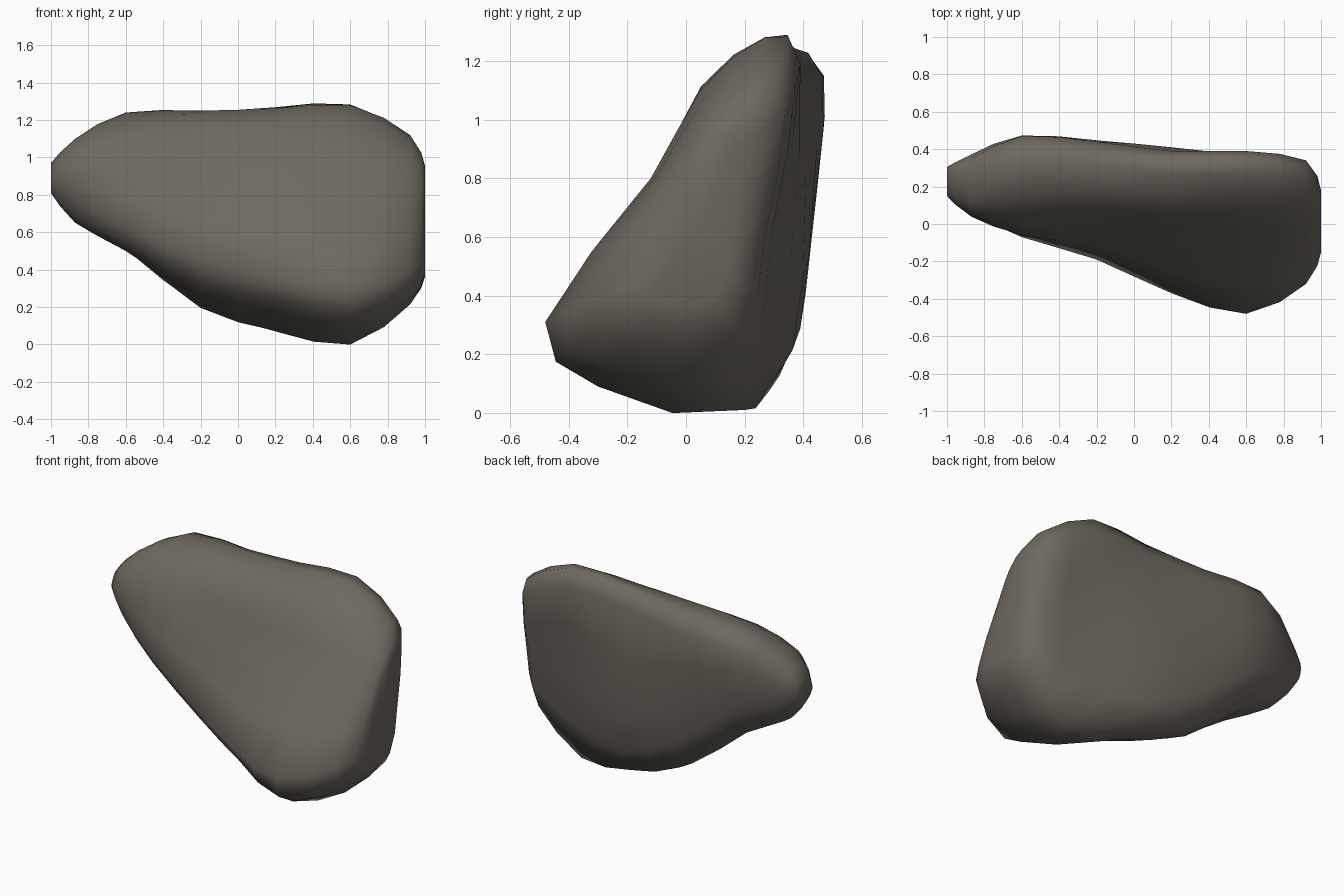
import bpy
import bmesh
from mathutils import Vector

cube = bpy.data.objects.get("Cube")
if cube:
    bpy.data.objects.remove(cube, do_unlink=True)

# Cross-sections from right tip to left end, in hundredths: x, then (y, z) of nose,
# upper front, front shoulder, top, back top, back middle, back bottom, underside
SECTIONS = [
    (-100, (15, 86), (16, 91), (19, 95), (25, 97), (30, 94), (30, 87), (27, 83), (20, 81)),
    (-87, (6, 77), (4, 93), (10, 105), (23, 110), (35, 106), (37, 88), (31, 70), (17, 65)),
    (-60, (-7, 64), (-1, 96), (13, 116), (34, 124), (47, 115), (45, 85), (37, 57), (10, 50)),
    (-20, (-19, 45), (-1, 89), (11, 116), (32, 125), (44, 113), (43, 65), (35, 22), (6, 25)),
    (20, (-37, 36), (-8, 82), (6, 112), (27, 126), (39, 117), (40, 46), (28, 7), (-9, 15)),
    (60, (-48, 31), (-12, 80), (5, 110), (27, 128), (39, 119), (31, 60), (20, 1), (-30, 9)),
    (92, (-32, 39), (-8, 79), (7, 102), (23, 112), (34, 104), (27, 60), (18, 25), (-18, 24)),
    (100, (-15, 44), (-3, 73), (4, 87), (11, 95), (18, 91), (16, 60), (10, 39), (-8, 37)),
]


def midpoint(a, b, c, d):
    """Halfway point of a smooth curve running from b to c."""
    return (b + c) * 0.5 + (b + c - a - d) * 0.0625


def refine_ring(ring):
    """Add a curved midpoint after every point of a closed ring."""
    n = len(ring)
    out = []
    for i in range(n):
        out += [ring[i], midpoint(ring[i - 1], ring[i],
                                  ring[(i + 1) % n], ring[(i + 2) % n])]
    return out


def refine_loft(rings):
    """Add a curved ring between each pair of neighbouring rings."""
    last = len(rings) - 1
    out = []
    for i in range(last):
        group = (rings[max(i - 1, 0)], rings[i],
                 rings[i + 1], rings[min(i + 2, last)])
        out += [rings[i], [midpoint(*points) for points in zip(*group)]]
    return out + [rings[last]]


rings = [[Vector((x, y, z)) / 100 for y, z in points] for x, *points in SECTIONS]
rings = refine_loft([refine_ring(ring) for ring in rings])

# Boulder skin
bm = bmesh.new()
loops = [[bm.verts.new(p) for p in ring] for ring in rings]
count = len(loops[0])
for a, b in zip(loops, loops[1:]):
    for i in range(count):
        j = (i + 1) % count
        bm.faces.new((a[i], a[j], b[j], b[i]))

# Rounded end caps
for loop in (loops[0], loops[-1]):
    centre = bm.verts.new(sum((v.co for v in loop), Vector()) / count)
    for i in range(count):
        bm.faces.new((loop[i], loop[(i + 1) % count], centre))
bmesh.ops.recalc_face_normals(bm, faces=bm.faces)
for face in bm.faces:
    face.smooth = True

mesh = bpy.data.meshes.new("boulder")
bm.to_mesh(mesh)
bm.free()
boulder = bpy.data.objects.new("boulder", mesh)
bpy.context.collection.objects.link(boulder)

# Stone colour
stone = bpy.data.materials.new("grey brown stone")
stone.use_nodes = True
colour = (0.155, 0.14, 0.115, 1)
stone.diffuse_color = colour
shader = stone.node_tree.nodes["Principled BSDF"]
shader.inputs["Base Color"].default_value = colour
shader.inputs["Roughness"].default_value = 0.9
mesh.materials.append(stone)
